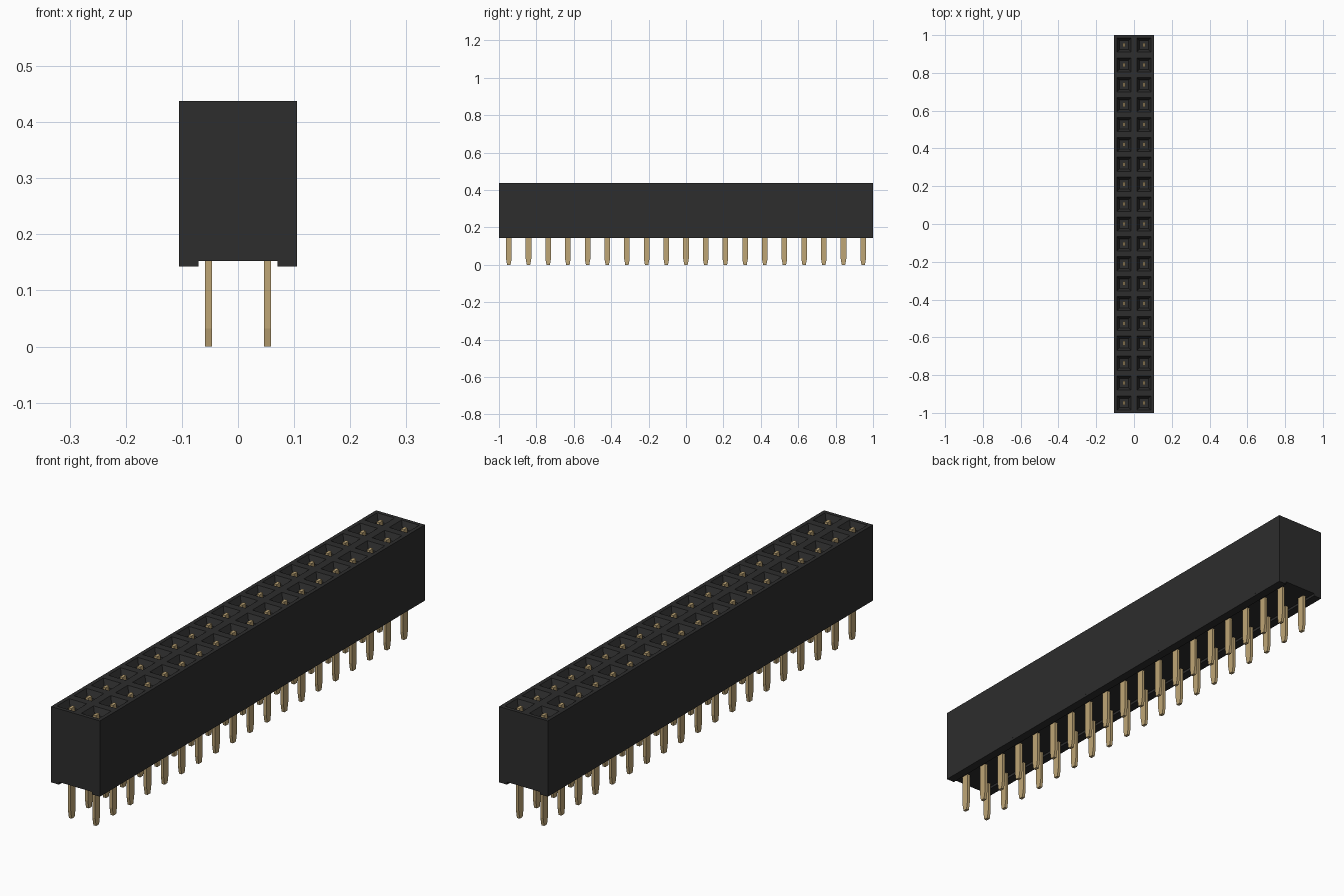
import bpy
import bmesh
from mathutils import Vector

if "Cube" in bpy.data.objects:
    bpy.data.objects.remove(bpy.data.objects["Cube"])

ROWS = 19
PITCH = 2 / ROWS
HALF_W = PITCH
TOP, GROOVE, BASE = 0.438, 0.153, 0.143


def material(name, color):
    mat = bpy.data.materials.new(name)
    mat.use_nodes = True
    mat.diffuse_color = color
    mat.node_tree.nodes["Principled BSDF"].inputs["Base Color"].default_value = color
    return mat


def finish(bm, name, mat):
    bmesh.ops.recalc_face_normals(bm, faces=bm.faces)
    mesh = bpy.data.meshes.new(name)
    bm.to_mesh(mesh)
    bm.free()
    mesh.materials.append(mat)
    obj = bpy.data.objects.new(name, mesh)
    bpy.context.collection.objects.link(obj)
    return obj


def extrude(bm, face, offset):
    """Extrude one face and return the new cap."""
    geom = bmesh.ops.extrude_face_region(bm, geom=[face])["geom"]
    bmesh.ops.translate(bm, vec=offset, verts=[v for v in geom if isinstance(v, bmesh.types.BMVert)])
    return next(g for g in geom if isinstance(g, bmesh.types.BMFace))


def mirror_x(obj):
    obj.modifiers.new("Mirror", "MIRROR").use_axis[0] = True


black = material("black plastic", (0.026, 0.026, 0.026, 1))
gold = material("gold metal", (0.52, 0.38, 0.18, 1))

# Housing: a grid of cells, each sunk into a tapered socket
bm = bmesh.new()
bmesh.ops.create_grid(bm, x_segments=2, y_segments=ROWS, size=1)
for v in bm.verts:
    v.co = Vector((v.co.x * HALF_W, v.co.y, TOP))
cells = list(bm.faces)
rim = [e for e in bm.edges if e.is_boundary]

# Outer walls and floor
geom = bmesh.ops.extrude_edge_only(bm, edges=rim)["geom"]
bmesh.ops.translate(bm, vec=(0, 0, GROOVE - TOP),
                    verts=[g for g in geom if isinstance(g, bmesh.types.BMVert)])
bmesh.ops.contextual_create(bm, geom=[g for g in geom if isinstance(g, bmesh.types.BMEdge)])

# Socket mouths, funnels and shafts
bmesh.ops.inset_individual(bm, faces=cells, thickness=0.021)
for face in cells:
    cap = extrude(bm, face, (0, 0, -0.025))
    center = cap.calc_center_median()
    for v in cap.verts:
        v.co.xy = center.xy + (v.co.xy - center.xy) * 0.65
    extrude(bm, cap, (0, 0, -0.21))
stale = [f for f in cells if f.is_valid and all(len(e.link_faces) > 2 for e in f.edges)]
bmesh.ops.delete(bm, geom=stale, context="FACES_ONLY")
finish(bm, "housing", black)

# Rails along both lower edges
bm = bmesh.new()
bmesh.ops.create_cube(bm, size=1)
for v in bm.verts:
    v.co = Vector((0.088 + v.co.x * 0.0345, v.co.y * 2,
                   (BASE + GROOVE) / 2 + v.co.z * (GROOVE - BASE)))
mirror_x(finish(bm, "bottom_rail", black))

# Pins: flat blades with a tapered tip and a narrow contact inside the socket
outline = [(0.009, 0), (0.015, 0.032), (0.015, 0.22), (0.011, 0.23), (0.011, 0.43)]
outline += [(-y, z) for y, z in reversed(outline)]
bm = bmesh.new()
blade = bm.faces.new([bm.verts.new((PITCH / 2 - 0.006, y - 1 + PITCH / 2, z)) for y, z in outline])
extrude(bm, blade, (0.012, 0, 0))
pins = finish(bm, "pins", gold)
array = pins.modifiers.new("Rows", "ARRAY")
array.count = ROWS
array.use_relative_offset = False
array.use_constant_offset = True
array.constant_offset_displace = (0, PITCH, 0)
mirror_x(pins)
